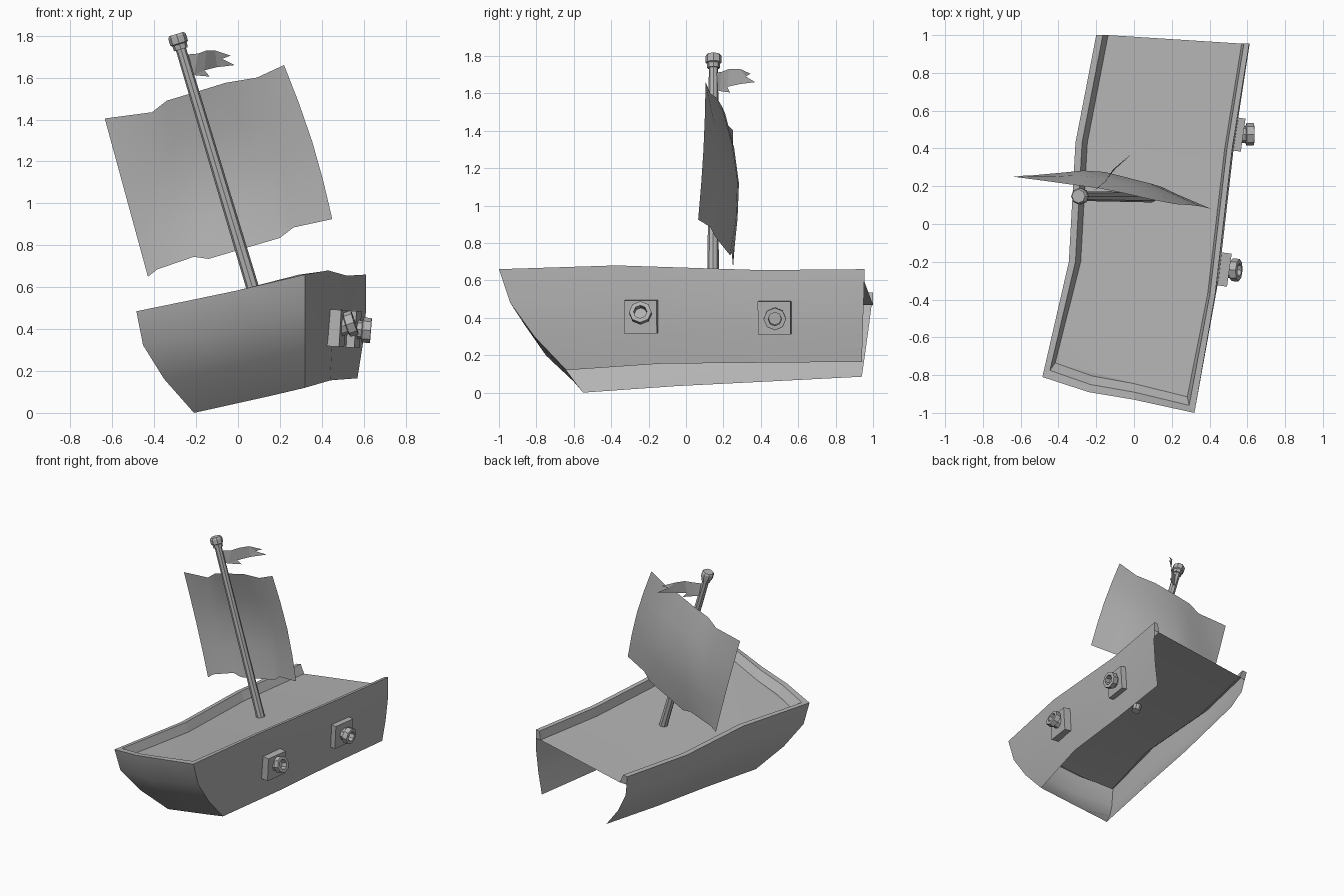
import bpy, bmesh, math
from mathutils import Vector as V

if "Cube" in bpy.data.objects:
    bpy.data.objects.remove(bpy.data.objects["Cube"])

grey = bpy.data.materials.new("weathered_grey")
grey.diffuse_color = (0.45, 0.45, 0.45, 1)
grey.use_nodes = True
grey.node_tree.nodes["Principled BSDF"].inputs["Base Color"].default_value = grey.diffuse_color


def make(name, verts, faces, smooth=None):
    me = bpy.data.meshes.new(name)
    me.from_pydata([tuple(v) for v in verts], [], faces)
    me.materials.append(grey)
    ob = bpy.data.objects.new(name, me)
    bpy.context.collection.objects.link(ob)
    bm = bmesh.new()
    bm.from_mesh(me)
    bmesh.ops.recalc_face_normals(bm, faces=bm.faces)
    bm.to_mesh(me)
    bm.free()
    if smooth:
        bpy.ops.object.select_all(action='DESELECT')
        ob.select_set(True)
        bpy.context.view_layer.objects.active = ob
        bpy.ops.object.shade_smooth_by_angle(angle=math.radians(smooth))
    return ob


def strips(rows, closed=False):
    """Quads between consecutive equal-length rows of points."""
    n = len(rows[0])
    verts = [p for r in rows for p in r]
    faces = [(r * n + c, r * n + (c + 1) % n, (r + 1) * n + (c + 1) % n, (r + 1) * n + c)
             for r in range(len(rows) - 1) for c in range(n if closed else n - 1)]
    return verts, faces


def turned(name, start, axis, rings, sides, smooth=None):
    """Solid of revolution; rings are (distance, radius) pairs, capped at both ends."""
    q = V(axis).to_track_quat('Z', 'Y')
    rows = [[V(start) + q @ V((r * math.cos(a), r * math.sin(a), d))
             for a in (math.tau * i / sides for i in range(sides))] for d, r in rings]
    verts, faces = strips(rows, True)
    last = (len(rings) - 1) * sides
    faces += [tuple(range(sides)), tuple(range(last, last + sides))]
    return make(name, verts, faces, smooth)


# Hull stations, from left stern round the bow to right stern
rim = [V(p) for p in [(-.2, 1, .53), (-.31, .43, .51), (-.345, -.2, .5), (-.485, -.81, .485),
                      (-.24, -.89, .535), (0, -.93, .585), (.32, -1, .66),
                      (.43, -.37, .68), (.52, .4, .655), (.61, .955, .66)]]
keel = [V(p) for p in [(.02, .94, .085), (-.07, .45, .06), (-.14, -.05, .035), (-.21, -.55, 0),
                       (-.03, -.58, .04), (.15, -.61, .08), (.32, -.64, .12),
                       (.44, -.13, .155), (.5, .42, .16), (.57, .94, .165)]]
L, R = V((-.045, 0, -.01)), V((.015, 0, 0))
bulge = [L, L, L, V((-.06, -.06, 0)), V((0, -.075, -.01)), V((0, -.075, 0)), V((0, -.06, 0)), R, R, R]
L, R = V((.035, 0, .005)), V((-.028, 0, -.005))
inset = [L, L, L, V((.04, .035, .005)), V((.01, .04, 0)), V((0, .04, 0)), V((-.028, .04, 0)), R, R, R]
L, R = V((.028, 0, -.065)), V((-.012, 0, -.065))
drop = [L, L, L, V((.028, .04, -.065)), V((.01, .045, -.06)), V((0, .045, -.06)),
        V((-.01, .045, -.06)), R, R, R]

# Open-bottomed, open-sterned outer shell
rows = [[a.lerp(b, t) + f * k for a, b, f in zip(rim, keel, bulge)]
        for t, k in ((0, 0), (1 / 3, 1), (2 / 3, .85), (1, 0))]
make("hull_shell", *strips(rows), smooth=35)

# Rail: top ledge, inner face and stern ends
inner = [a + b for a, b in zip(rim, inset)]
floor = [a + b for a, b in zip(inner, drop)]
v, f = strips([rim, inner, floor])
n = len(rim)
for i in (0, n - 1):
    v.append(rim[i].lerp(rows[1][i], .42))
    f.append((i, n + i, 2 * n + i, len(v) - 1))
make("rail", v, f)

# Deck
make("deck", floor, [(0, 1, 8, 9), (1, 2, 7, 8), (2, 3, 6, 7), (3, 4, 5, 6)], smooth=35)

# Mast and its cap
foot, top = V((.105, .145, .48)), V((-.275, .147, 1.745))
axis = (top - foot).normalized()
turned("mast", foot, axis, [(0, .031), ((top - foot).length, .025)], 8, 40)
turned("mast_cap", top, axis, [(-.01, .034), (.015, .036), (.02, .044), (.055, .044), (.066, .036)], 8)

# Torn, billowing sail
upper = [(-.636, .25, 1.405), (-.41, .22, 1.435), (-.34, .21, 1.49), (-.19, .19, 1.535),
         (-.06, .165, 1.575), (.09, .13, 1.6), (.22, .105, 1.66)]
lower = [(-.43, .25, .65), (-.385, .25, .685), (-.21, .245, .745), (-.14, .235, .735),
         (.2, .155, .835), (.265, .13, .885), (.45, .065, .925)]
grid = []
for j in range(5):
    s = j / 4
    row = []
    for i, (a, b) in enumerate(zip(lower, upper)):
        p = V(a).lerp(V(b), s)
        swell = math.sin(math.pi * s)
        row.append(p + V((.02 * i / 6, .055 * math.sin(math.pi * i / 6) + .008, 0)) * swell)
    grid.append(row)
make("sail", *strips(grid), smooth=60)

# Ragged pennant
pts = [(-.25, .16, 1.71), (-.19, .19, 1.715), (-.15, .23, 1.73), (-.11, .29, 1.73),
       (-.25, .16, 1.62), (-.21, .18, 1.612), (-.16, .22, 1.635), (-.10, .29, 1.65),
       (-.035, .345, 1.705), (-.075, .32, 1.69), (-.015, .37, 1.66), (-.135, .235, 1.605)]
make("pennant", pts, [(0, 1, 5, 4), (1, 2, 6, 5), (2, 3, 7, 6), (3, 8, 9), (3, 9, 7),
                      (7, 9, 10), (5, 6, 11)])

# Gun ports: a square plate and a hollow barrel each
for name, centre, aim in (("front", V((.472, -.24, .405)), V((.93, -.05, .3))),
                          ("rear", V((.545, .475, .4)), V((1, 0, -.08)))):
    out = V((.99, -.14, -.06)).normalized()
    side = V((.14, .99, 0)).normalized()
    up = out.cross(side)
    plate = [[centre + out * d + side * (a * .088) + up * (b * .088)
              for a, b in ((-1, -1), (1, -1), (1, 1), (-1, 1))] for d in (-.04, .028)]
    v, f = strips(plate, True)
    make(name + "_port_plate", v, f + [(0, 1, 2, 3), (4, 5, 6, 7)])
    turned(name + "_cannon", centre, aim.normalized(),
           [(0, .045), (.045, .045), (.05, .06), (.088, .06), (.09, .056), (.09, .036), (.05, .034)], 8)
